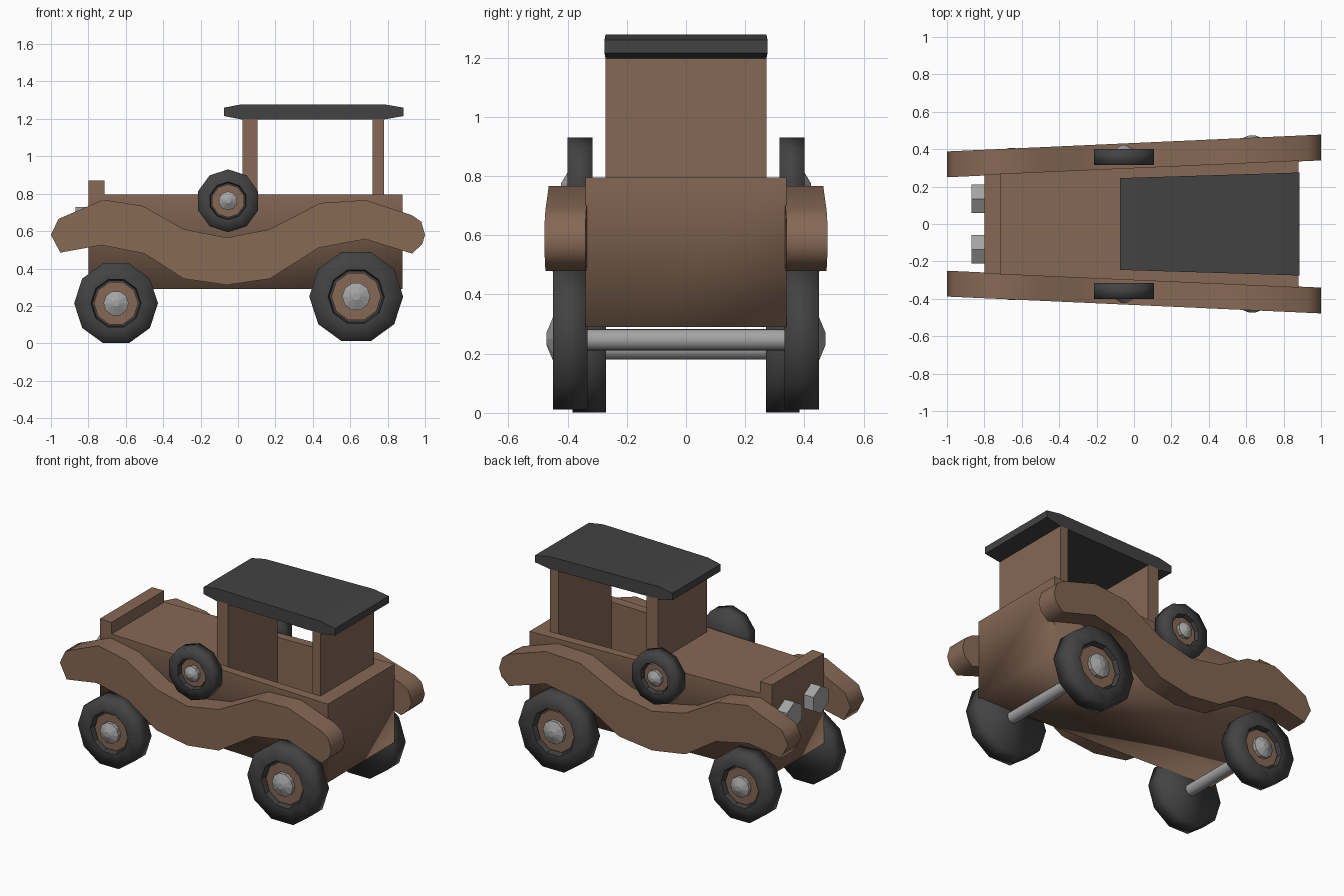
import bpy, bmesh, math

if "Cube" in bpy.data.objects:
    bpy.data.objects.remove(bpy.data.objects["Cube"])

def material(name, rgb):
    m = bpy.data.materials.new(name)
    m.diffuse_color = (*rgb, 1)
    m.use_nodes = True
    m.node_tree.nodes["Principled BSDF"].inputs["Base Color"].default_value = m.diffuse_color
    return m

WOOD = material("brown wood", (0.24, 0.14, 0.09))
DARK = material("dark rubber", (0.055, 0.055, 0.055))
METAL = material("light grey metal", (0.37, 0.37, 0.37))


def loft(name, rings, mat, smooth=()):
    """Closed solid through successive rings; bands listed in smooth get soft normals."""
    bm = bmesh.new()
    rows = [[bm.verts.new(p) for p in ring] for ring in rings]
    n = len(rows[0])
    start = bm.faces.new(rows[0])
    start.smooth = "start" in smooth
    for k in range(len(rows) - 1):
        for i in range(n):
            j = (i + 1) % n
            f = bm.faces.new((rows[k][i], rows[k][j], rows[k + 1][j], rows[k + 1][i]))
            f.smooth = k in smooth
    bm.faces.new(rows[-1])
    bmesh.ops.recalc_face_normals(bm, faces=bm.faces)
    me = bpy.data.meshes.new(name)
    bm.to_mesh(me)
    bm.free()
    me.materials.append(mat)
    ob = bpy.data.objects.new(name, me)
    bpy.context.collection.objects.link(ob)
    return ob


def slab(name, profile, y0, y1, mat, smooth=()):
    """Side profile (x, z) extruded between two y(x) functions."""
    return loft(name, [[(x, y(x), z) for x, z in profile] for y in (y0, y1)], mat, smooth)


def box_profile(x0, x1, z0, z1):
    return [(x0, z0), (x1, z0), (x1, z1), (x0, z1)]


def lathe(name, profile, cx, cz, mat, n, phase=0.0, smooth=()):
    """Revolve (y, radius) pairs about an axis along y."""
    rings = [[(cx + r * math.cos(phase + math.tau * i / n), y,
               cz + r * math.sin(phase + math.tau * i / n)) for i in range(n)]
             for y, r in profile]
    return loft(name, rings, mat, smooth)


def body_w(x):
    return 0.34 - (0.88 - x) * 0.0446

def cabin_w(x):
    return 0.275 - (0.88 - x) * 0.031

def tapered(name, profile, w, mat):
    return slab(name, profile, lambda x: -w(x), w, mat)

def rect(x0, x1, w, z):
    return [(x0, -w(x0), z), (x1, -w(x1), z), (x1, w(x1), z), (x0, w(x0), z)]


# Body with an open seating well
body = loft("body", [rect(-0.8, 0.88, body_w, 0.29), rect(-0.8, 0.88, body_w, 0.795),
                     rect(0.105, 0.72, cabin_w, 0.795), rect(0.105, 0.72, cabin_w, 0.40)],
            WOOD, smooth=("start", 0))
for e in body.data.edges:
    a, b = (body.data.vertices[i].co for i in e.vertices)
    e.use_edge_sharp = max(a.z, b.z) > 0.5   # only the underside edge stays soft

# Raised bar on the nose
tapered("radiator_cap", box_profile(-0.8, -0.715, 0.795, 0.87), body_w, WOOD)

# Cabin walls and roof
tapered("cabin_front_wall", box_profile(0.025, 0.105, 0.78, 1.2), cabin_w, WOOD)
tapered("cabin_rear_wall", box_profile(0.72, 0.78, 0.78, 1.2), cabin_w, WOOD)
tapered("roof", [(-0.075, 1.215), (0.02, 1.197), (0.78, 1.197), (0.885, 1.215),
                 (0.885, 1.26), (0.78, 1.278), (0.02, 1.278), (-0.075, 1.26)], cabin_w, DARK)

# Headlights: hexagonal pegs
for side, label in ((-1, "right"), (1, "left")):
    ring = [(side * 0.135 + 0.088 * math.sin(i * math.pi / 3),
             0.64 + 0.088 * math.cos(i * math.pi / 3)) for i in range(6)]
    loft("headlight_" + label, [[(x, y, z) for y, z in ring] for x in (-0.79, -0.87)], METAL)

# Wavy fenders, splaying outwards to the rear
FENDER = [(-1, 0.58), (-0.96, 0.665), (-0.72, 0.768), (-0.51, 0.735), (-0.29, 0.61),
          (-0.06, 0.565), (0.17, 0.61), (0.44, 0.75), (0.68, 0.766), (0.93, 0.685),
          (0.98, 0.65), (1, 0.58), (0.985, 0.53), (0.93, 0.48), (0.68, 0.557),
          (0.43, 0.51), (0.17, 0.345), (-0.06, 0.312), (-0.29, 0.345),
          (-0.50, 0.48), (-0.73, 0.525), (-0.95, 0.485)]
for s, label in ((-1, "right"), (1, "left")):
    ob = slab("fender_" + label, FENDER, lambda x: s * (0.295 + 0.045 * x),
              lambda x: s * (0.433 + 0.045 * x), WOOD, smooth=(0,))
    me = ob.data
    for e in me.edges:   # crisp rim around both flat sides
        x0, x1 = (me.vertices[i].co.x for i in e.vertices)
        e.use_edge_sharp = abs(x0 - x1) > 1e-4


# Wheels: tyre, wooden rim, metal hub cap
def wheel(name, s, x, z, r, y_in, y_out, phase=0.0):
    floor = y_out - 0.04
    lathe(name + "_tyre", [(s * y_in, r), (s * y_out, r), (s * y_out, r * 0.6), (s * floor, r * 0.57)],
          x, z, DARK, 10, phase, smooth=("start", 0, 1))
    lathe(name + "_rim", [(s * (floor - 0.005), r * 0.53), (s * (floor + 0.018), r * 0.53)],
          x, z, WOOD, 10, phase)
    lathe(name + "_hub", [(s * floor, r * 0.3), (s * y_out, r * 0.3), (s * (y_out + 0.022), r * 0.08)],
          x, z, METAL, 10, phase)

for s, label in ((-1, "right"), (1, "left")):
    wheel("front_wheel_" + label, s, -0.652, 0.214, 0.224, 0.27, 0.383)
    wheel("rear_wheel_" + label, s, 0.632, 0.25, 0.251, 0.332, 0.45)
    wheel("spare_wheel_" + label, s, -0.053, 0.762, 0.168, 0.315, 0.40, math.radians(18))

# Axles
lathe("front_axle", [(-0.28, 0.036), (0.28, 0.036)], -0.652, 0.216, METAL, 20, smooth=(0,))
lathe("rear_axle", [(-0.34, 0.036), (0.34, 0.036)], 0.632, 0.247, METAL, 20, smooth=(0,))
for name in ("front_axle", "rear_axle"):
    me = bpy.data.objects[name].data
    for e in me.edges:   # sharp end rings
        a, b = (me.vertices[i].co.y for i in e.vertices)
        e.use_edge_sharp = abs(a - b) < 1e-4
